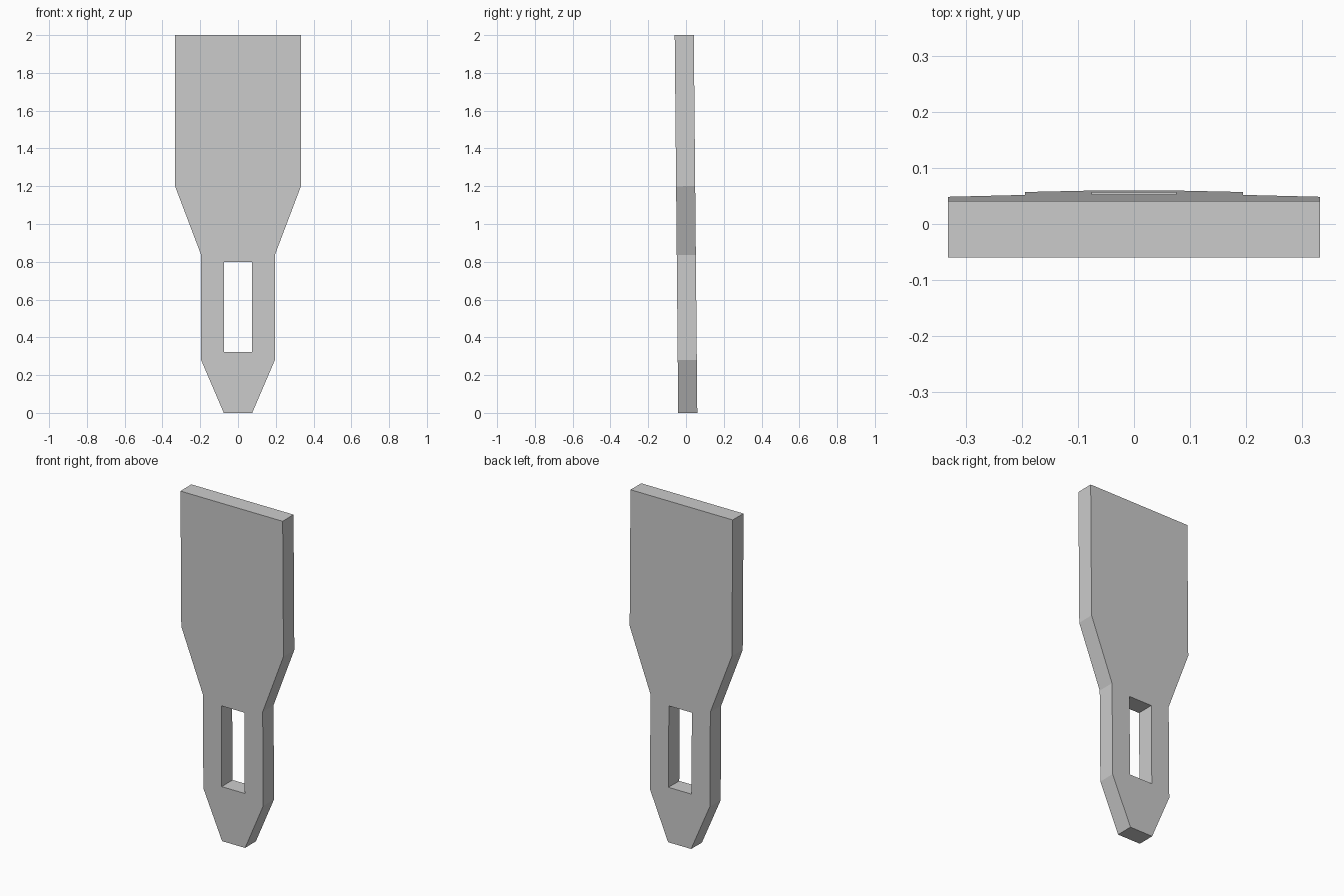
import bpy
import bmesh
from mathutils import Matrix, Vector

THICKNESS = 0.101
LEAN = 0.0093

default_cube = bpy.data.objects.get("Cube")
if default_cube:
    bpy.data.objects.remove(default_cube, do_unlink=True)

# Plain grey material
grey = bpy.data.materials.new("light grey")
grey.use_nodes = True
colour = (0.6, 0.6, 0.6, 1)
grey.diffuse_color = colour
grey.node_tree.nodes["Principled BSDF"].inputs["Base Color"].default_value = colour


def mirrored_loop(bm, half):
    """Closed edge loop from the (x, z) points of its +x half, bottom to top."""
    points = half + [(-x, z) for x, z in reversed(half)]
    verts = [bm.verts.new((x, -THICKNESS / 2, z)) for x, z in points]
    return [bm.edges.new((v, verts[i - 1])) for i, v in enumerate(verts)]


# Flat plate: tapered tang, slotted neck and wide blade
bm = bmesh.new()
edges = mirrored_loop(bm, [(0.075, 0), (0.195, 0.28), (0.195, 0.836),
                           (0.333, 1.2), (0.333, 2)])
edges += mirrored_loop(bm, [(0.075, 0.322), (0.075, 0.8)])
bmesh.ops.triangle_fill(bm, edges=edges, use_beauty=True, normal=(0, -1, 0))

# Give the plate its thickness
extruded = bmesh.ops.extrude_face_region(bm, geom=bm.faces[:], use_keep_orig=True)
moved = [g for g in extruded["geom"] if isinstance(g, bmesh.types.BMVert)]
bmesh.ops.translate(bm, verts=moved, vec=(0, THICKNESS, 0))
bmesh.ops.recalc_face_normals(bm, faces=bm.faces[:])

# Slight forward lean about the middle
bmesh.ops.rotate(bm, verts=bm.verts[:], cent=Vector((0, 0, 1)),
                 matrix=Matrix.Rotation(LEAN, 3, 'X'))

mesh = bpy.data.meshes.new("slotted_blade")
bm.to_mesh(mesh)
bm.free()
mesh.materials.append(grey)
blade = bpy.data.objects.new("slotted_blade", mesh)
bpy.context.collection.objects.link(blade)
